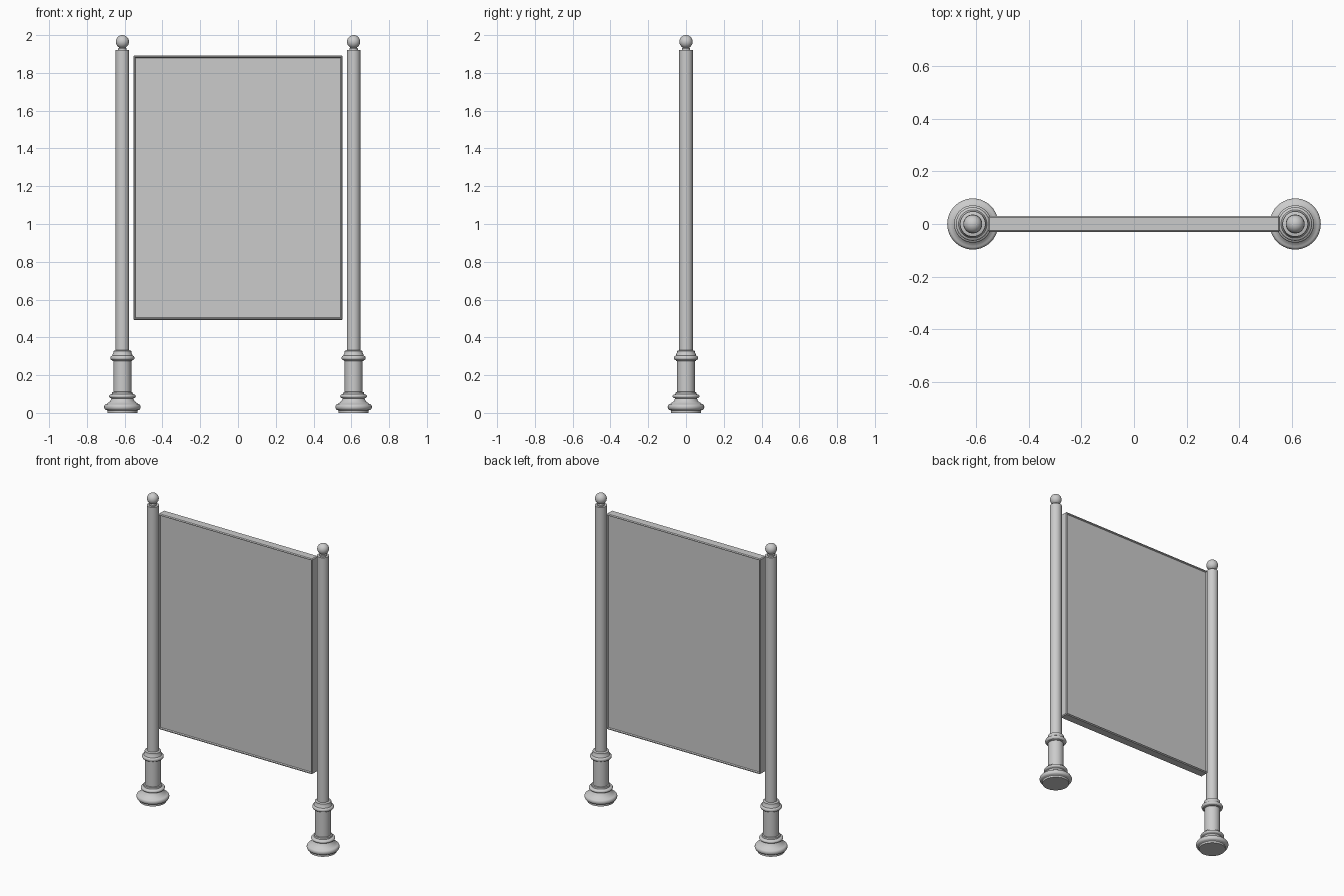
import bpy, bmesh, math

cube = bpy.data.objects.get("Cube")
if cube:
    bpy.data.objects.remove(cube, do_unlink=True)

metal = bpy.data.materials.new("grey_metal")
metal.use_nodes = True
GREY = (0.6, 0.6, 0.6, 1)
metal.diffuse_color = GREY
metal.node_tree.nodes["Principled BSDF"].inputs["Base Color"].default_value = GREY


def finish(bm, name, smooth=True):
    bmesh.ops.recalc_face_normals(bm, faces=bm.faces)
    mesh = bpy.data.meshes.new(name)
    bm.to_mesh(mesh)
    bm.free()
    obj = bpy.data.objects.new(name, mesh)
    bpy.context.collection.objects.link(obj)
    mesh.materials.append(metal)
    if smooth:
        bpy.ops.object.select_all(action="DESELECT")
        obj.select_set(True)
        bpy.context.view_layer.objects.active = obj
        bpy.ops.object.shade_smooth_by_angle(angle=math.radians(35))
    return obj


def lathe(name, profile, x, sides=40):
    bm = bmesh.new()
    pts = [(0, profile[0][1])] + profile + [(0, profile[-1][1])]
    verts = [bm.verts.new((r, 0, z)) for r, z in pts]
    edges = [bm.edges.new(pair) for pair in zip(verts, verts[1:])]
    bmesh.ops.spin(bm, geom=verts + edges, cent=(0, 0, 0), axis=(0, 0, 1),
                   angle=math.tau, steps=sides)
    bmesh.ops.remove_doubles(bm, verts=bm.verts, dist=0.0001)
    bmesh.ops.translate(bm, verts=bm.verts, vec=(x, 0, 0))
    return finish(bm, name)


def bulge(radius, z, height, depth, steps=8):
    """Rounded moulding: half an ellipse standing out from a radius."""
    angles = [math.pi * (i / steps - 0.5) for i in range(steps + 1)]
    return [(radius + depth * math.cos(a), z + height / 2 * math.sin(a)) for a in angles]


# Turned profiles, from the ground upwards
base = ([(0.08, 0), (0.08, 0.012)] + bulge(0.084, 0.031, 0.032, 0.013)
        + [(0.078, 0.052), (0.064, 0.062), (0.058, 0.076)]
        + bulge(0.06, 0.088, 0.02, 0.011)
        + [(0.055, 0.1), (0.054, 0.11), (0.047, 0.112)])
sleeve = [(0.047, 0.11), (0.047, 0.275)]
collar = ([(0.047, 0.274), (0.054, 0.277)] + bulge(0.054, 0.291, 0.024, 0.01)
          + [(0.052, 0.31), (0.048, 0.318), (0.048, 0.328), (0.036, 0.332)])
shaft = [(0.036, 0.33), (0.036, 1.922)]
neck = [(0.022, 1.922), (0.022, 1.93), (0.015, 1.938)]

for side, x in (("left", 0.612), ("right", -0.612)):
    for part, profile in (("base", base), ("sleeve", sleeve), ("collar", collar),
                          ("post", shaft), ("finial_neck", neck)):
        lathe(f"{side}_{part}", profile, x)
    bm = bmesh.new()
    bmesh.ops.create_uvsphere(bm, u_segments=32, v_segments=18, radius=0.035)
    bmesh.ops.translate(bm, verts=bm.verts, vec=(x, 0, 1.965))
    finish(bm, f"{side}_finial_ball")

# Display panel: chamfered rim with a shallow recess on both faces
bm = bmesh.new()
bmesh.ops.create_cube(bm, size=1)
bmesh.ops.scale(bm, vec=(1.108, 0.06, 1.4), verts=bm.verts)
bmesh.ops.translate(bm, vec=(0, 0, 1.192), verts=bm.verts)
bmesh.ops.bevel(bm, geom=bm.edges[:], offset=0.005, segments=1, affect="EDGES")
bm.normal_update()
for direction in (-1, 1):
    face = max(bm.faces, key=lambda f: f.normal.y * direction * f.calc_area())
    bmesh.ops.inset_region(bm, faces=[face], thickness=0.005)
    bmesh.ops.inset_region(bm, faces=[face], thickness=0.005, depth=-0.008)
finish(bm, "display_panel", smooth=False)
